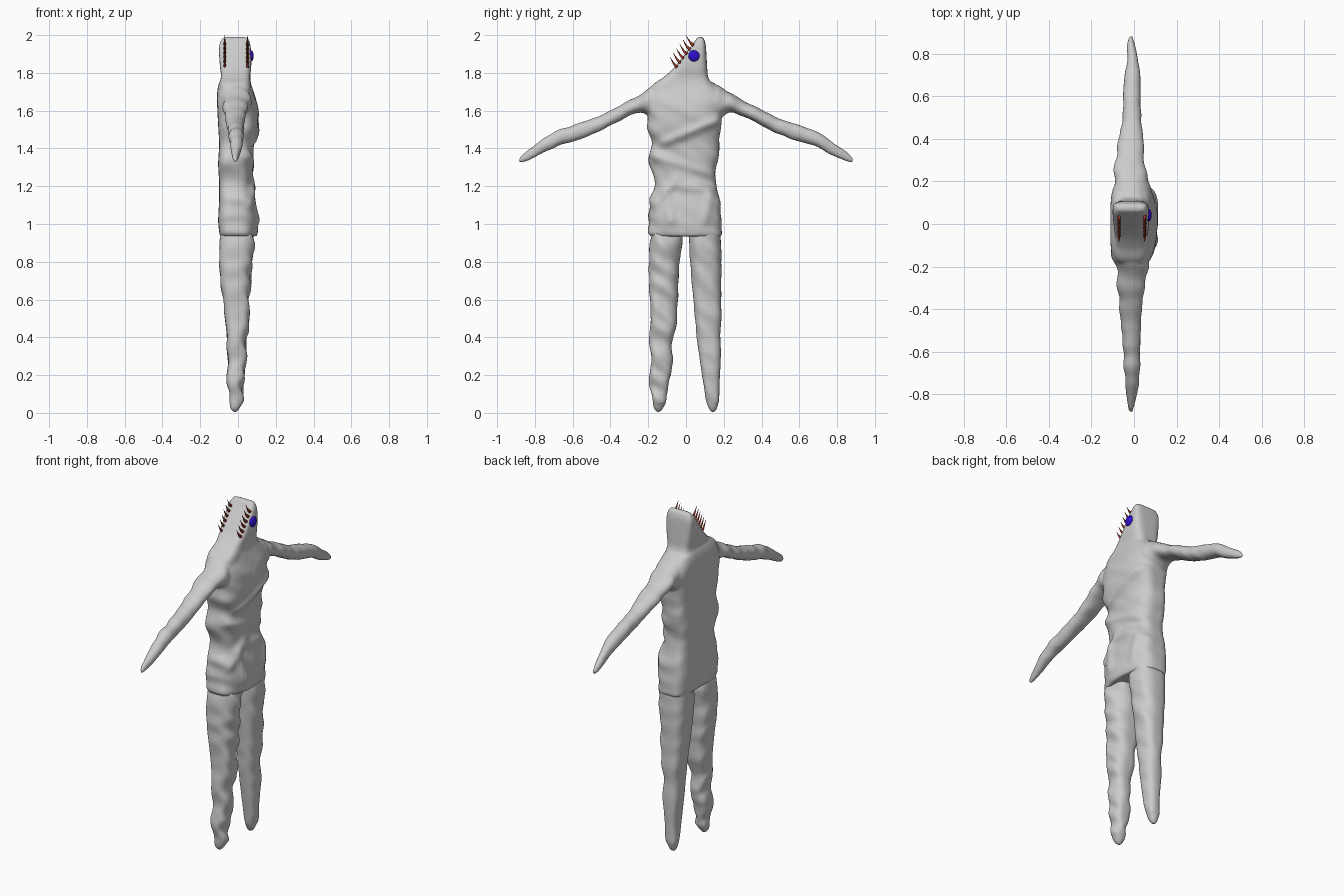
import bpy, bmesh, math
from mathutils import Vector, noise

cube = bpy.data.objects.get("Cube")
if cube:
    bpy.data.objects.remove(cube, do_unlink=True)


def material(name, colour):
    mat = bpy.data.materials.new(name)
    mat.use_nodes = True
    mat.diffuse_color = (*colour, 1)
    mat.node_tree.nodes["Principled BSDF"].inputs["Base Color"].default_value = (*colour, 1)
    return mat


grey = material("pale grey skin", (0.6, 0.6, 0.6))
red = material("dark red teeth", (0.35, 0.04, 0.02))
blue = material("deep blue eye", (0.03, 0.005, 0.6))


def spline(sections, steps=10):
    """Smoothly interpolate a list of cross-section rows."""
    rows = [Vector(s) for s in sections]
    for i in range(len(rows) - 1):
        p, a, b, q = rows[max(i - 1, 0)], rows[i], rows[i + 1], rows[min(i + 2, len(rows) - 1)]
        for k in range(steps):
            t = k / steps
            yield (a * 2 + (b - p) * t + (p * 2 - a * 5 + b * 4 - q) * t**2
                   + (a * 3 - p - b * 3 + q) * t**3) / 2
    yield rows[-1]


def power(value, exponent):
    return math.copysign(abs(value) ** exponent, value)


def loft(bm, sections, place, round_front, round_back, sides=48):
    """Skin rows of (position, low, high, x low, x high) with squarish rings."""
    rings = []
    for t, low, high, left, right in spline(sections):
        ring = []
        for k in range(sides):
            angle = math.tau * k / sides
            c, s = math.cos(angle), math.sin(angle)
            e = round_front if c > 0 else round_back
            across = (low + high) / 2 + (high - low) / 2 * power(s, e)
            x = (left + right) / 2 + (right - left) / 2 * power(c, e)
            ring.append(bm.verts.new(place(t, across, x)))
        rings.append(ring)
    for lower, upper in zip(rings, rings[1:]):
        for k in range(sides):
            j = (k + 1) % sides
            bm.faces.new((lower[k], lower[j], upper[j], upper[k]))
    bm.faces.new(rings[0][::-1])
    bm.faces.new(rings[-1])


def finish(bm, name, mat, remesh=False):
    bmesh.ops.recalc_face_normals(bm, faces=bm.faces)
    mesh = bpy.data.meshes.new(name)
    bm.to_mesh(mesh)
    bm.free()
    mesh.materials.append(mat)
    mesh.polygons.foreach_set("use_smooth", [True] * len(mesh.polygons))
    obj = bpy.data.objects.new(name, mesh)
    bpy.context.collection.objects.link(obj)
    if remesh:
        mod = obj.modifiers.new("blend", "REMESH")
        mod.mode, mod.voxel_size, mod.use_smooth_shade = "VOXEL", 0.008, True
        mod = obj.modifiers.new("soften", "SMOOTH")
        mod.factor, mod.iterations = 0.5, 5
    return obj


def upright(t, across, x):
    return (x, across, t)


def lump(v, amount, stretch):
    """Push a vertex in and out with soft, cloth-like unevenness."""
    p = Vector((v.co.x * 5, v.co.y * stretch, v.co.z * 14 + v.co.y * 8))
    return amount * noise.noise(p)


# Torso and head
torso = [(0.935, -0.185, 0.185, -0.095, 0.095), (0.96, -0.2, 0.19, -0.1, 0.105),
         (1.02, -0.2, 0.185, -0.105, 0.11), (1.13, -0.19, 0.18, -0.1, 0.095),
         (1.22, -0.165, 0.155, -0.1, 0.08), (1.32, -0.195, 0.165, -0.105, 0.08),
         (1.42, -0.185, 0.175, -0.1, 0.085), (1.52, -0.2, 0.185, -0.105, 0.11),
         (1.62, -0.21, 0.2, -0.11, 0.105), (1.7, -0.19, 0.19, -0.11, 0.085),
         (1.75, -0.15, 0.15, -0.1, 0.07)]
head = [(1.64, -0.2, 0.17, -0.1, 0.08), (1.73, -0.18, 0.14, -0.1, 0.07),
        (1.78, -0.115, 0.117, -0.09, 0.065), (1.83, -0.062, 0.112, -0.095, 0.07),
        (1.9, -0.005, 0.108, -0.1, 0.07), (1.95, 0.033, 0.104, -0.098, 0.065),
        (1.98, 0.055, 0.095, -0.085, 0.055), (1.99, 0.065, 0.088, -0.07, 0.04)]
bm = bmesh.new()
loft(bm, torso, upright, 0.75, 0.45)
for v in bm.verts:
    if v.co.x > -0.06:
        v.co.x += lump(v, 0.012, 5)
    v.co.y *= 1 + lump(v, 0.08, 5)
# Cloth folds drawn as soft ridges: start y, z, end y, z, height
folds = [(-0.12, 1.43, 0.17, 1.55, 0.018), (-0.17, 1.36, 0.15, 1.26, 0.014),
         (-0.18, 1.1, -0.06, 1.23, 0.014), (-0.06, 1.2, 0.17, 1.19, 0.012),
         (-0.11, 1.18, -0.08, 1.02, 0.014), (0.1, 1.02, 0.13, 1.16, 0.012)]
for v in bm.verts:
    if v.co.x > 0:
        for y0, z0, y1, z1, height in folds:
            a, d = Vector((y0, z0)), Vector((y1 - y0, z1 - z0))
            p = Vector((v.co.y, v.co.z))
            t = min(max((p - a).dot(d) / d.length_squared, 0), 1)
            gap = (p - a - d * t).length
            v.co.x += height * (math.exp(-(gap / 0.025) ** 2) - 0.3 * math.exp(-(gap / 0.06) ** 2))
loft(bm, head, upright, 0.5, 0.45)

# Arms: shared profile, mirrored front to back
arm = [(0.1, 1.53, 1.74, -0.09, 0.07), (0.17, 1.55, 1.735, -0.1, 0.075),
       (0.23, 1.59, 1.695, -0.09, 0.06), (0.3, 1.57, 1.655, -0.08, 0.05),
       (0.4, 1.52, 1.603, -0.068, 0.042), (0.5, 1.472, 1.557, -0.055, 0.035),
       (0.6, 1.437, 1.522, -0.05, 0.03), (0.68, 1.41, 1.495, -0.045, 0.028),
       (0.74, 1.383, 1.46, -0.038, 0.024), (0.8, 1.353, 1.418, -0.035, 0.015),
       (0.86, 1.327, 1.372, -0.028, 0), (0.887, 1.325, 1.34, -0.018, -0.006)]
for side in (-1, 1):
    start = len(bm.verts)
    loft(bm, arm, lambda t, across, x: (x, side * t, across), 0.95, 0.9)
    bm.verts.ensure_lookup_table()
    for v in bm.verts[start:]:
        n = noise.noise(Vector((v.co.x * 6, v.co.y * 14, v.co.z * 6)))
        v.co.x *= 1 + 0.25 * n
        v.co.z += 0.008 * n
finish(bm, "torso_head_and_arms", grey, remesh=True)

# Legs: front one is knobbly toward the foot, back one is straighter
front_leg = [(0.003, -0.155, -0.14, -0.025, -0.01), (0.03, -0.172, -0.118, -0.042, 0.012),
             (0.09, -0.18, -0.095, -0.045, 0.035), (0.15, -0.192, -0.095, -0.06, 0.03),
             (0.2, -0.195, -0.085, -0.06, 0.035), (0.27, -0.185, -0.065, -0.05, 0.04),
             (0.35, -0.192, -0.075, -0.06, 0.045), (0.5, -0.19, -0.048, -0.065, 0.06),
             (0.7, -0.195, -0.042, -0.09, 0.07), (0.85, -0.195, -0.025, -0.1, 0.08),
             (0.98, -0.18, -0.015, -0.09, 0.085)]
back_leg = [(0.003, 0.135, 0.15, -0.025, -0.01), (0.03, 0.118, 0.166, -0.038, 0.008),
            (0.1, 0.1, 0.176, -0.045, 0.025), (0.3, 0.07, 0.183, -0.055, 0.04),
            (0.5, 0.048, 0.185, -0.065, 0.055), (0.7, 0.03, 0.188, -0.085, 0.068),
            (0.85, 0.018, 0.188, -0.095, 0.08), (0.98, 0.012, 0.175, -0.09, 0.085)]
for name, sections, amount in (("front_leg", front_leg, 0.022), ("back_leg", back_leg, 0.012)):
    bm = bmesh.new()
    loft(bm, sections, upright, 0.8, 0.65)
    for v in bm.verts:
        if v.co.z > 0.05:
            n = lump(v, amount, 8)
            v.co.x += n * (1 if v.co.x > 0 else -0.4)
            v.co.y += n * 0.4
    finish(bm, name, grey, remesh=True)

# Teeth: two rows of curved spikes along the sloping mouth
for row, x in (("right", -0.07), ("left", 0.05)):
    bm = bmesh.new()
    for i in range(6):
        t = i / 5
        base = Vector((x, -0.045 + 0.085 * t, 1.83 + 0.115 * t))
        rings = []
        for k in range(5):
            u = k / 4
            centre = base + Vector((0, -0.04 * u, 0.025 * u + 0.03 * u * u))
            r = 0.008 * (1 - u) + 0.0006
            rings.append([bm.verts.new(centre + Vector((r * math.cos(a), r * math.sin(a) * 0.8,
                                                        r * math.sin(a) * 0.8)))
                          for a in (math.tau * j / 8 for j in range(8))])
        for lower, upper in zip(rings, rings[1:]):
            for j in range(8):
                bm.faces.new((lower[j], lower[j - 1], upper[j - 1], upper[j]))
        bm.faces.new(rings[0])
        bm.faces.new(rings[-1])
    finish(bm, row + "_teeth", red)

# Eye: a single flattened ball on the left of the head
bm = bmesh.new()
bmesh.ops.create_uvsphere(bm, u_segments=20, v_segments=12, radius=0.03)
for v in bm.verts:
    v.co = Vector((v.co.x * 0.5 + 0.068, v.co.y + 0.042, v.co.z + 1.89))
finish(bm, "left_eye", blue)
